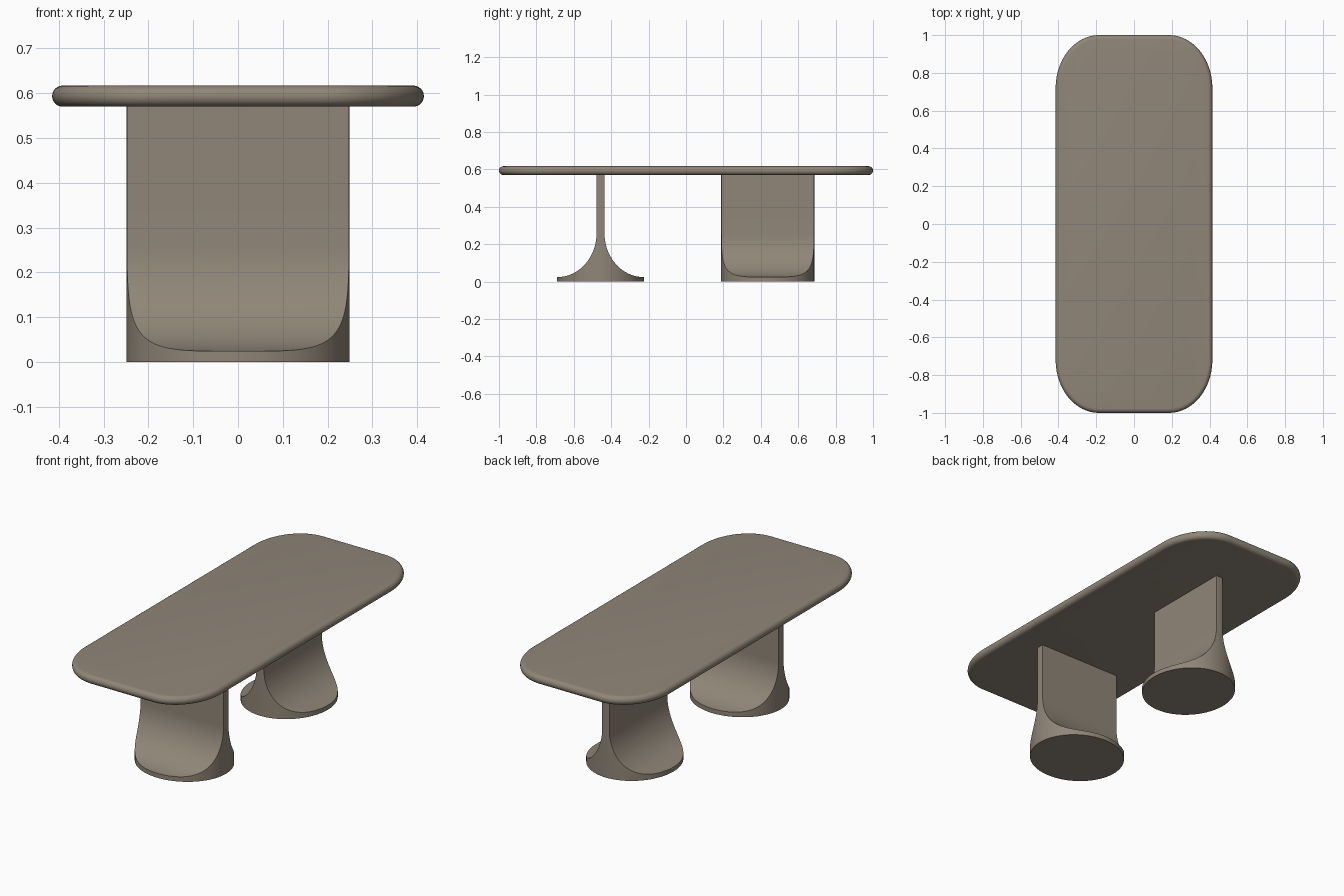
import bpy, bmesh, math

if "Cube" in bpy.data.objects:
    bpy.data.objects.remove(bpy.data.objects["Cube"])

taupe = bpy.data.materials.new("warm taupe")
taupe.diffuse_color = (0.28, 0.238, 0.188, 1)
taupe.use_nodes = True
taupe.node_tree.nodes["Principled BSDF"].inputs["Base Color"].default_value = taupe.diffuse_color


def finish(ob, angle=35):
    """Colour the part and smooth it while keeping sharp edges."""
    ob.data.materials.clear()
    ob.data.materials.append(taupe)
    bpy.ops.object.select_all(action='DESELECT')
    ob.select_set(True)
    bpy.context.view_layer.objects.active = ob
    bpy.ops.object.shade_smooth_by_angle(angle=math.radians(angle))


def loft(name, rings):
    """Skin a stack of closed rings and cap both ends."""
    bm = bmesh.new()
    loops = [[bm.verts.new(p) for p in ring] for ring in rings]
    n = len(loops[0])
    for a, b in zip(loops, loops[1:]):
        for i in range(n):
            j = (i + 1) % n
            bm.faces.new((a[i], a[j], b[j], b[i]))
    bm.faces.new(loops[0][::-1])
    bm.faces.new(loops[-1])
    bmesh.ops.recalc_face_normals(bm, faces=bm.faces)
    mesh = bpy.data.meshes.new(name)
    bm.to_mesh(mesh)
    bm.free()
    ob = bpy.data.objects.new(name, mesh)
    bpy.context.collection.objects.link(ob)
    return ob


# Tabletop: rounded rectangle outline with a fully rounded rim
HALF_X, HALF_Y, Z_LOW, Z_TOP = 0.415, 1.0, 0.57, 0.617
CORNER_X, CORNER_Y, STEPS = 0.23, 0.28, 16


def outline(inset, z):
    points = []
    for quarter, (sx, sy) in enumerate([(1, 1), (-1, 1), (-1, -1), (1, -1)]):
        for k in range(STEPS + 1):
            a = (quarter + k / STEPS) * math.pi / 2
            points.append((sx * (HALF_X - CORNER_X) + (CORNER_X - inset) * math.cos(a),
                           sy * (HALF_Y - CORNER_Y) + (CORNER_Y - inset) * math.sin(a), z))
    return points


rim = (Z_TOP - Z_LOW) / 2
rings = []
for k in range(13):
    a = -math.pi / 2 + math.pi * k / 12
    rings.append(outline(rim * (1 - math.cos(a)), Z_LOW + rim + rim * math.sin(a)))
finish(loft("tabletop", rings))


# Legs: an oval column trimmed by a flared blade profile
def flare_profile(x):
    side = [(0.3, -0.05), (0.3, 0.024), (0.231, 0.024)]
    for k in range(1, 21):
        a = math.pi / 2 * k / 20
        side.append((0.231 - 0.21 * math.sin(a), 0.26 - 0.236 * math.cos(a)))
    side.append((0.021, 0.65))
    return [(x, y, z) for y, z in side] + [(x, -y, z) for y, z in reversed(side)]


def make_leg(name, y, turn):
    oval = [(0.249 * math.cos(t), 0.232 * math.sin(t))
            for t in (2 * math.pi * i / 96 for i in range(96))]
    leg = loft(name, [[(px, py, z) for px, py in oval] for z in (0, 0.575)])
    cutter = loft(name + "_cutter", [flare_profile(-0.4), flare_profile(0.4)])
    cut = leg.modifiers.new("flare", 'BOOLEAN')
    cut.operation, cut.solver, cut.object = 'INTERSECT', 'EXACT', cutter
    bpy.context.view_layer.update()
    shaped = leg.evaluated_get(bpy.context.evaluated_depsgraph_get())
    mesh = bpy.data.meshes.new_from_object(shaped)
    leg.modifiers.clear()
    leg.data = mesh
    bpy.data.objects.remove(cutter)
    leg.location.y = y
    leg.rotation_euler.z = turn
    finish(leg, 25)


make_leg("front_leg", -0.457, 0)
make_leg("back_leg", 0.437, math.pi / 2)
